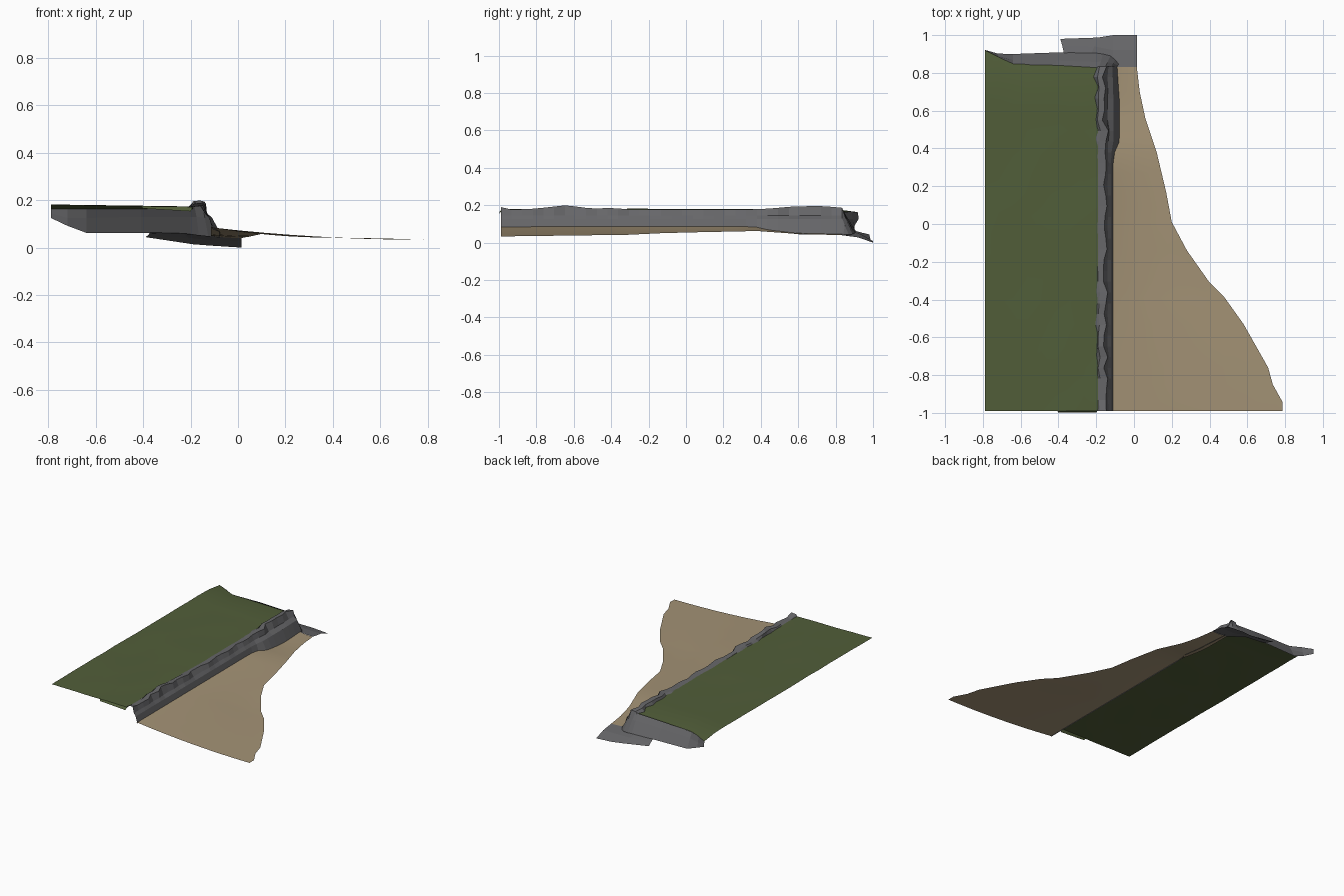
import bpy, random

random.seed(4)


def material(name, rgb):
    m = bpy.data.materials.new(name)
    m.diffuse_color = (*rgb, 1)
    return m


GRASS = material("grass green", (0.083, 0.112, 0.041))
SAND = material("beach sand", (0.37, 0.29, 0.18))
ROCK = material("cliff grey", (0.135, 0.135, 0.142))


def interp(table, v):
    """Piecewise linear lookup in a list of (key, value)."""
    if v <= table[0][0]:
        return table[0][1]
    for (a, p), (b, q) in zip(table, table[1:]):
        if v <= b:
            return p + (q - p) * (v - a) / (b - a)
    return table[-1][1]


def sheet(name, rows, mat, angle=None):
    """Open surface lofted through rows of points, facing up."""
    n = len(rows[0])
    faces = [(i * n + j, i * n + j + 1, (i + 1) * n + j + 1, (i + 1) * n + j)
             for i in range(len(rows) - 1) for j in range(n - 1)]
    me = bpy.data.meshes.new(name)
    me.from_pydata([p for r in rows for p in r], [], faces)
    me.materials.append(mat)
    ob = bpy.data.objects.new(name, me)
    bpy.context.collection.objects.link(ob)
    if sum(p.normal.z * p.area for p in me.polygons) < 0:
        me.flip_normals()
    if angle:
        bpy.context.view_layer.objects.active = ob
        ob.select_set(True)
        bpy.ops.object.shade_smooth_by_angle(angle=angle)
        ob.select_set(False)
    return ob


# Grass plateau: flat field whose back edge sweeps up at the left corner
back_edge = [(-0.79, 0.92), (-0.72, 0.885), (-0.64, 0.848), (-0.19, 0.832)]
grass_rows = []
for i in range(17):
    row = []
    for j in range(9):
        x = -0.79 + 0.6 * j / 8
        y = -0.99 + (interp(back_edge, x) + 0.99) * i / 16
        z = 0.18 - 0.008 * j / 8 + random.uniform(-0.002, 0.002)
        if i == 16:
            z = 0.163
        row.append((x, y, z))
    grass_rows.append(row)
sheet("grass_plateau", grass_rows, GRASS, 0.5)

# Small turf flap hanging over the front edge
sheet("turf_flap", [[(-0.41, -0.985, 0.175), (-0.19, -0.985, 0.172)],
                    [(-0.40, -0.998, 0.165), (-0.2, -0.998, 0.153)]], GRASS)

# Beach: concave slope between cliff foot and the curved waterline
shore = [(-0.99, 0.785), (-0.94, 0.785), (-0.85, 0.735), (-0.76, 0.71),
         (-0.53, 0.58), (-0.39, 0.48), (-0.31, 0.40), (-0.14, 0.28),
         (0.01, 0.20), (0.17, 0.17), (0.38, 0.12), (0.56, 0.06),
         (0.70, 0.03), (0.83, 0.015)]
sand_top = [(-0.99, 0.085), (0.36, 0.088), (0.46, 0.07), (0.6, 0.052), (0.83, 0.05)]
sand_low = [(-0.99, 0.033), (-0.3, 0.042), (-0.1, 0.052), (0.38, 0.062),
            (0.6, 0.046), (0.83, 0.04)]
sand_ys = sorted({y for y, _ in shore} | {-0.65, 0.09, 0.27, 0.46, 0.63, 0.77})
sand_rows = []
for y in sand_ys:
    hi, lo, x1 = interp(sand_top, y), interp(sand_low, y), interp(shore, y)
    sand_rows.append([(-0.115 + (x1 + 0.115) * t, y, lo + (hi - lo) * (1 - t) ** 2)
                      for t in (k / 8 for k in range(9))])
sheet("sand_beach", sand_rows, SAND, 0.5)

# Sea cliff: ragged rim, crest and steep face down to the beach
crest = [(-0.99, 0.19), (-0.93, 0.176), (-0.8, 0.182), (-0.64, 0.2), (-0.5, 0.181),
         (-0.4, 0.186), (-0.3, 0.177), (0.3, 0.176), (0.45, 0.182), (0.58, 0.194),
         (0.74, 0.195), (0.835, 0.186)]
foot_x = [(0.36, -0.108), (0.44, -0.075), (0.65, -0.075), (0.83, -0.088)]
foot_z = [(0.36, 0.078), (0.46, 0.062), (0.6, 0.044), (0.83, 0.042)]
cliff_rows = []
steps = 32
for i in range(steps + 1):
    y = -0.99 + 1.825 * i / steps
    rough = 1.8 if y > 0.4 else 1
    jit = random.uniform(-0.012, 0.012) * rough
    fx, fz, cz = interp(foot_x, y), interp(foot_z, y), interp(crest, y)
    cliff_rows.append([
        (-0.2 + random.uniform(-0.01, 0.006) * rough, y, 0.168),
        (-0.185 + jit * 0.5, y, cz - 0.004),
        (-0.15 + jit, y, cz),
        (-0.137 + max(jit, -0.008) * 0.4, y, 0.145),
        (-0.122 + (fx + 0.108) * 0.4, y, 0.125),
        (fx, y, fz)])
sheet("sea_cliff", cliff_rows, ROCK)

# Back cliff: drop behind the plateau, turning the corner into the sea cliff
back_top = [(-0.79, 0.92, 0.162), (-0.72, 0.885, 0.166), (-0.64, 0.845, 0.164),
            (-0.41, 0.84, 0.17), (-0.2, 0.828, 0.17), (-0.185, 0.835, 0.18),
            (-0.15, 0.835, 0.186), (-0.122, 0.835, 0.13), (-0.088, 0.835, 0.045)]
back_mid = [(-0.79, 0.921, 0.145), (-0.72, 0.892, 0.125), (-0.64, 0.868, 0.125),
            (-0.41, 0.865, 0.13), (-0.2, 0.858, 0.13), (-0.175, 0.86, 0.13),
            (-0.14, 0.856, 0.125), (-0.11, 0.85, 0.09), (-0.085, 0.84, 0.044)]
back_low = [(-0.79, 0.922, 0.125), (-0.72, 0.902, 0.092), (-0.64, 0.9, 0.062),
            (-0.41, 0.908, 0.062), (-0.2, 0.905, 0.055), (-0.165, 0.9, 0.05),
            (-0.125, 0.89, 0.045), (-0.1, 0.87, 0.043), (-0.08, 0.845, 0.042)]
sheet("back_cliff", [back_top, back_mid, back_low], ROCK)

# Rock shelf: low apron sloping into the water around the headland
shelf_in = [(-0.37, 0.90, 0.064), (-0.23, 0.89, 0.06), (-0.11, 0.83, 0.047), (0.015, 0.83, 0.04)]
shelf_mid = [(-0.38, 0.945, 0.052), (-0.21, 0.94, 0.042), (-0.11, 0.92, 0.03), (0.015, 0.92, 0.028)]
shelf_out = [(-0.39, 0.98, 0.044), (-0.19, 0.987, 0.014), (-0.11, 1.0, 0.008), (0.015, 1.0, 0.0)]
sheet("rock_shelf", [shelf_in, shelf_mid, shelf_out], ROCK)
